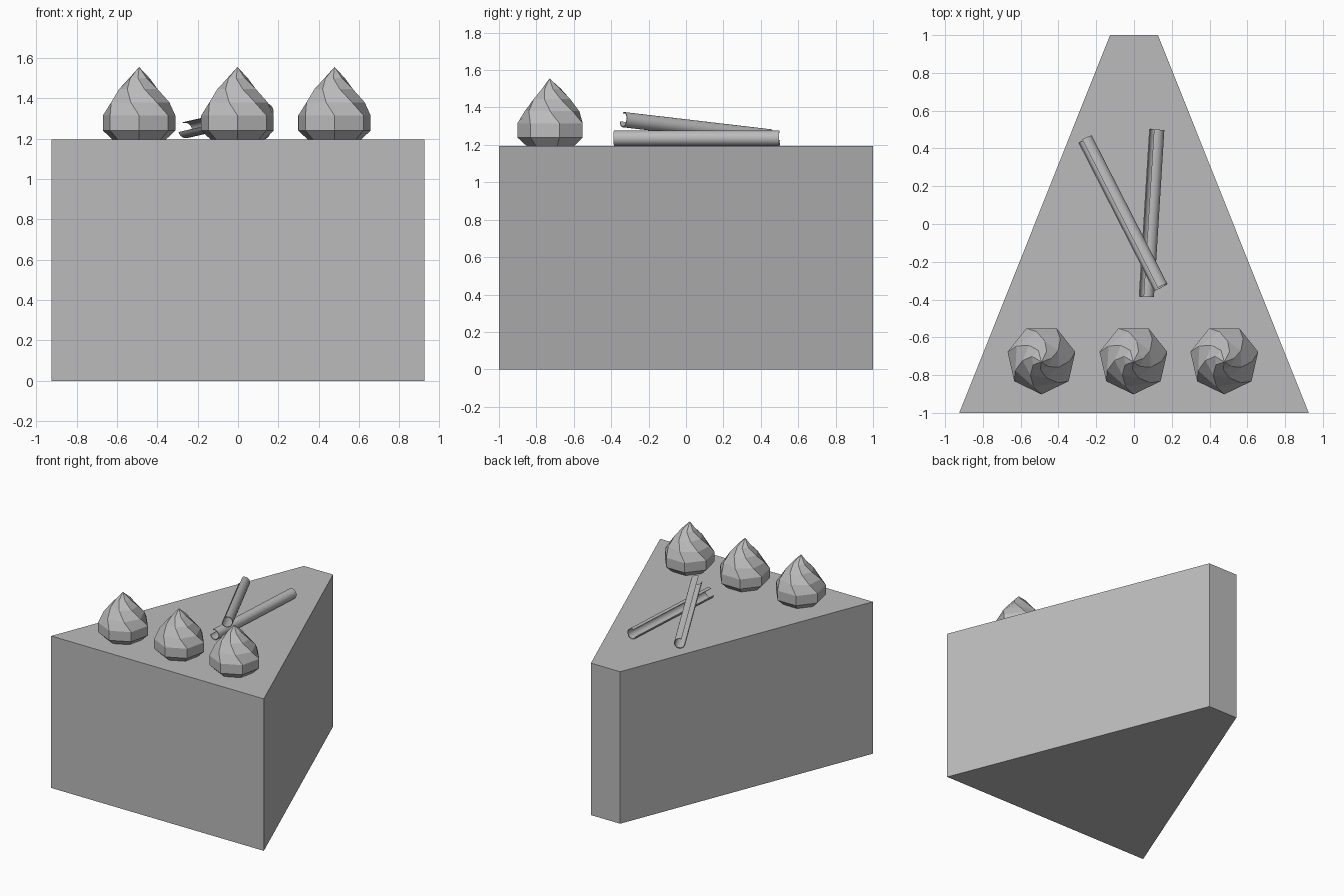
import bpy, bmesh, math
from mathutils import Vector

if "Cube" in bpy.data.objects:
    bpy.data.objects.remove(bpy.data.objects["Cube"])

grey = bpy.data.materials.new("plain_grey")
grey.use_nodes = True
colour = (0.5, 0.5, 0.5, 1)
grey.diffuse_color = colour
grey.node_tree.nodes["Principled BSDF"].inputs["Base Color"].default_value = colour

TOP = 1.195


def finish(name, bm, smooth=False):
    bmesh.ops.recalc_face_normals(bm, faces=bm.faces)
    mesh = bpy.data.meshes.new(name)
    bm.to_mesh(mesh)
    bm.free()
    mesh.materials.append(grey)
    obj = bpy.data.objects.new(name, mesh)
    bpy.context.collection.objects.link(obj)
    if smooth:
        bpy.ops.object.select_all(action="DESELECT")
        obj.select_set(True)
        bpy.context.view_layer.objects.active = obj
        bpy.ops.object.shade_smooth_by_angle(angle=math.radians(40))
    return obj


def bridge(bm, a, b, closed=True):
    n = len(a)
    for i in range(n if closed else n - 1):
        j = (i + 1) % n
        bm.faces.new((a[i], a[j], b[j], b[i]))


# Tapered wedge of cake
def cake_slice():
    bm = bmesh.new()
    outline = [(-0.925, -1), (0.925, -1), (0.127, 1), (-0.127, 1)]
    low, high = [[bm.verts.new((x, y, z)) for x, y in outline] for z in (0, TOP)]
    bridge(bm, low, high)
    bm.faces.new(low)
    bm.faces.new(high)
    finish("cake_slice", bm)


# Seven-sided cream dollop, twisted towards its tip
def dollop(name, x, y):
    bm = bmesh.new()
    # height above cake, radius, twist in degrees
    levels = [(0, 0.135, 0), (0.045, 0.184, 0), (0.12, 0.184, 0), (0.185, 0.15, 16),
              (0.25, 0.1, 36), (0.305, 0.052, 58)]
    rings = []
    for z, r, twist in levels:
        angles = [math.radians(-90 - twist + 360 * i / 7) for i in range(7)]
        rings.append([bm.verts.new((x + r * math.cos(a), y + r * math.sin(a), TOP + z))
                      for a in angles])
    for a, b in zip(rings, rings[1:]):
        bridge(bm, a, b)
    bm.faces.new(rings[0])
    tip = bm.verts.new((x, y - 0.012, TOP + 0.36))
    for i in range(7):
        bm.faces.new((rings[-1][i], rings[-1][(i + 1) % 7], tip))
    finish(name, bm)


# Thin rolled curl, open along its right side
def curl(name, start, end, radius=0.041, wall=0.005):
    start, end = Vector(start), Vector(end)
    along = (end - start).normalized()
    side = along.cross(Vector((0, 0, 1))).normalized()
    up = side.cross(along)
    bm = bmesh.new()
    angles = [math.radians(-165 + 275 * i / 16) for i in range(17)]
    section = [(radius, a) for a in angles] + [(radius - wall, a) for a in reversed(angles)]
    near, far = [[bm.verts.new(p + side * r * math.cos(a) + up * r * math.sin(a))
                  for r, a in section] for p in (start, end)]
    bridge(bm, near, far)
    for ring in (near, far):
        for i in range(16):
            bm.faces.new((ring[i], ring[i + 1], ring[32 - i], ring[33 - i]))
    finish(name, bm, smooth=True)


cake_slice()
for name, x in (("right", -0.49), ("middle", -0.003), ("left", 0.478)):
    dollop("cream_dollop_" + name, x, -0.718)
curl("lower_curl", (0.065, -0.385, TOP + 0.041), (0.12, 0.5, TOP + 0.041))
curl("upper_curl", (0.14, -0.335, 1.335), (-0.26, 0.45, 1.243))
